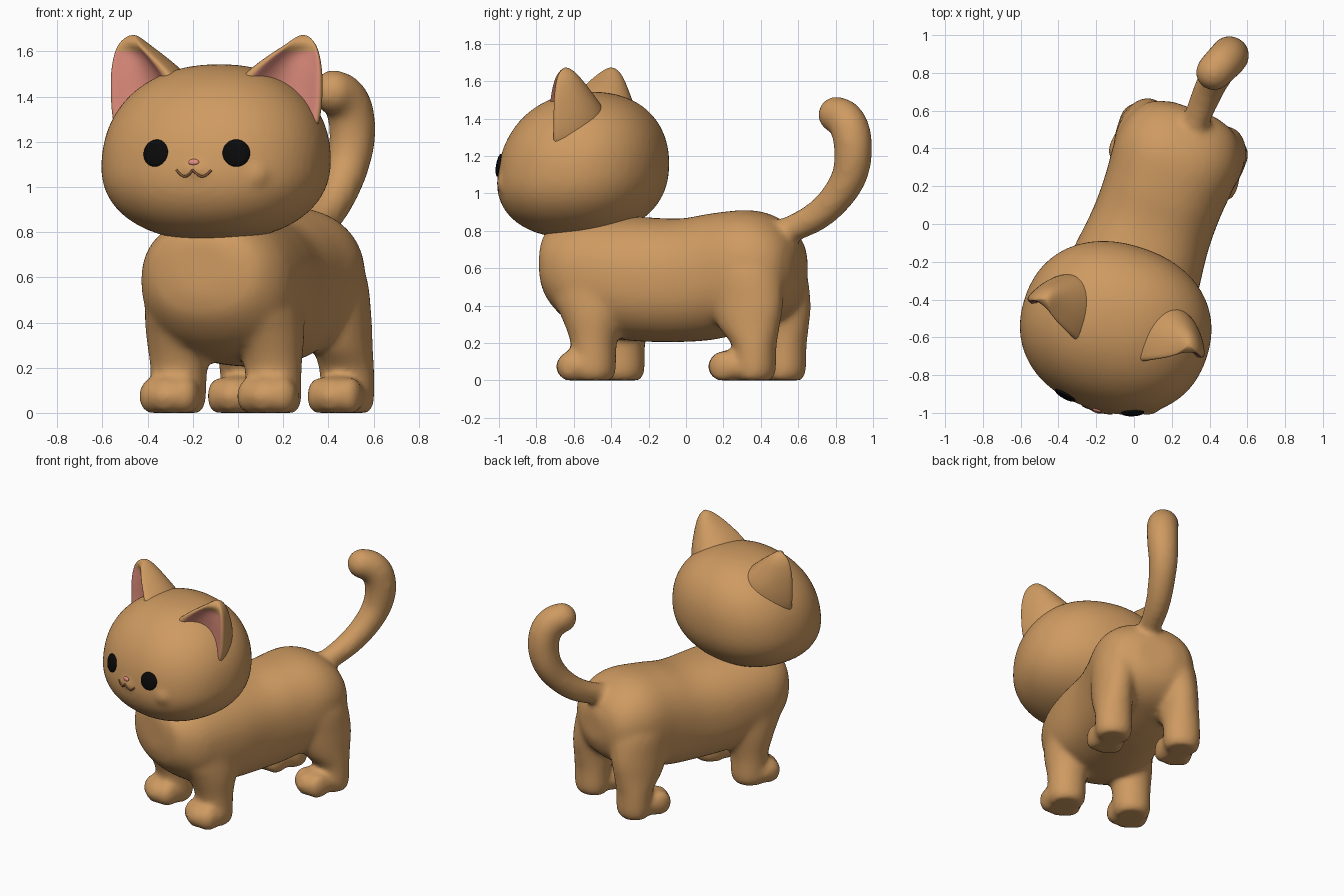
import bpy, bmesh, math
from mathutils import Matrix, Vector
from mathutils.bvhtree import BVHTree

if "Cube" in bpy.data.objects:
    bpy.data.objects.remove(bpy.data.objects["Cube"])


def material(name, rgb):
    m = bpy.data.materials.new(name)
    m.diffuse_color = (*rgb, 1)
    m.use_nodes = True
    m.node_tree.nodes["Principled BSDF"].inputs["Base Color"].default_value = m.diffuse_color
    return m


FUR = material("tan fur", (0.62, 0.325, 0.12))
PINK = material("ear pink", (0.72, 0.26, 0.20))
NOSE = material("nose pink", (0.74, 0.27, 0.21))
BLACK = material("eye black", (0.003, 0.003, 0.003))
BROWN = material("mouth brown", (0.22, 0.095, 0.04))

# the body and the head are each turned a little about z
BODY = Matrix.Translation((0.087, -0.032, 0)) @ Matrix.Rotation(math.radians(-20), 4, 'Z')
HEAD = Matrix.Translation((-0.097, -0.55, 0)) @ Matrix.Rotation(math.radians(-18), 4, 'Z')


def make(name, bm, mats, frame, voxel=0, smooth=6):
    bmesh.ops.recalc_face_normals(bm, faces=bm.faces)
    for f in bm.faces:
        f.smooth = True
    me = bpy.data.meshes.new(name)
    bm.to_mesh(me)
    bm.free()
    for m in mats:
        me.materials.append(m)
    ob = bpy.data.objects.new(name, me)
    bpy.context.collection.objects.link(ob)
    ob.matrix_world = frame
    if voxel:  # fuse overlapping lumps into one soft skin
        r = ob.modifiers.new("fuse", 'REMESH')
        r.mode, r.voxel_size, r.use_smooth_shade = 'VOXEL', voxel, True
        s = ob.modifiers.new("soften", 'SMOOTH')
        s.factor, s.iterations = 0.5, smooth
    return ob


def loft(bm, rings):
    """Skin closed rings; returns (ring index, side index, face)."""
    vs = [[bm.verts.new(p) for p in r] for r in rings]
    n, out = len(vs[0]), []
    for i in range(len(vs) - 1):
        for k in range(n):
            j = (k + 1) % n
            out.append((i, k, bm.faces.new((vs[i][k], vs[i][j], vs[i + 1][j], vs[i + 1][k]))))
    bm.faces.new(vs[0])
    bm.faces.new(vs[-1])
    return out


def flow(st, steps=5):
    """Smooth in-between stations through the given ones."""
    out = []
    for i in range(len(st) - 1):
        q = [st[max(i - 1, 0)], st[i], st[i + 1], st[min(i + 2, len(st) - 1)]]
        for j in range(steps):
            t = j / steps
            out.append(tuple(b + 0.5 * t * (c - a + t * (2 * a - 5 * b + 4 * c - d + t * (3 * (b - c) + d - a)))
                             for a, b, c, d in zip(*q)))
    return out + [st[-1]]


def oval(c, a, b, n=32):
    """Ring of points round c with half axes a and b."""
    return [c + a * math.cos(math.tau * k / n) + b * math.sin(math.tau * k / n) for k in range(n)]


def ball(bm, c, r, turn=Matrix.Identity(3), n=28, m=16):
    rings = []
    for i in range(m + 1):
        t = math.radians(3 + 174 * i / m)
        s = math.sin(t)
        ring = oval(Vector((0, 0, r[2] * math.cos(t))), Vector((r[0] * s, 0, 0)), Vector((0, r[1] * s, 0)), n)
        rings.append([Vector(c) + turn @ p for p in ring])
    loft(bm, rings)


def spow(x, e):
    return math.copysign(abs(x) ** e, x)


# ---- body: trunk stations (y, bottom, top, half width)
trunk = [(-0.745, 0.53, 0.76, 0.12), (-0.71, 0.42, 0.82, 0.25), (-0.60, 0.31, 0.86, 0.33),
         (-0.45, 0.24, 0.88, 0.355), (-0.25, 0.21, 0.875, 0.352), (0, 0.205, 0.865, 0.325),
         (0.2, 0.22, 0.895, 0.325), (0.4, 0.27, 0.91, 0.34), (0.54, 0.32, 0.87, 0.31),
         (0.635, 0.40, 0.79, 0.24), (0.68, 0.50, 0.70, 0.12)]
bm = bmesh.new()
rings = []
for y, lo, hi, w in flow(trunk):
    angles = [math.tau * k / 48 for k in range(48)]
    rings.append([(w * spow(math.cos(a), 0.87), y,
                   (lo + hi) / 2 + (hi - lo) / 2 * spow(math.sin(a), 0.87)) for a in angles])
loft(bm, rings)

# legs (x, y, z, half width, half depth) and soft paws
front = [(0.225, -0.41, 0, 0.10, 0.095), (0.225, -0.41, 0.05, 0.122, 0.118), (0.222, -0.41, 0.20, 0.127, 0.124),
         (0.215, -0.42, 0.34, 0.145, 0.17), (0.20, -0.43, 0.46, 0.155, 0.225),
         (0.18, -0.42, 0.60, 0.16, 0.235), (0.17, -0.42, 0.72, 0.10, 0.16)]
hind = [(0.235, 0.515, 0, 0.10, 0.085), (0.235, 0.515, 0.05, 0.12, 0.107), (0.235, 0.51, 0.18, 0.122, 0.117),
        (0.228, 0.475, 0.29, 0.127, 0.17), (0.215, 0.455, 0.42, 0.137, 0.205),
        (0.18, 0.43, 0.60, 0.16, 0.21), (0.17, 0.42, 0.72, 0.10, 0.15)]
for s in (-1, 1):
    for leg, paw_x, paw_y, w in ((front, 0.23, -0.475, 0.135), (hind, 0.235, 0.39, 0.122)):
        loft(bm, [oval(Vector((s * x, y, z)), Vector((a, 0, 0)), Vector((0, b, 0))) for x, y, z, a, b in flow(leg)])
        ball(bm, (s * paw_x, paw_y, 0.074), (w, 0.142, 0.092))
        for d in (-0.075, 0, 0.075):
            ball(bm, (s * paw_x + d, paw_y - 0.06 + abs(d) * 0.35, 0.074), (w - 0.072, 0.08, 0.086))
for v in bm.verts:  # flat soles
    v.co.z = max(v.co.z, 0)

# tail: (x, y, z, radius)
tail = [(0.03, 0.50, 0.77, 0.068), (0.03, 0.644, 0.81, 0.072), (0.035, 0.793, 0.88, 0.08),
        (0.05, 0.91, 0.98, 0.087), (0.065, 0.99, 1.10, 0.095), (0.078, 1.014, 1.23, 0.102),
        (0.072, 0.995, 1.34, 0.104), (0.052, 0.95, 1.40, 0.102), (0.03, 0.90, 1.42, 0.098)]
tail = flow(tail, 4)
pts = [Vector(t[:3]) for t in tail]
rings = []
for i, p in enumerate(pts):
    along = (pts[min(i + 1, len(pts) - 1)] - pts[max(i - 1, 0)]).normalized()
    side = along.cross(Vector((1, 0, 0))).normalized()
    r = tail[i][3]
    rings.append(oval(p, side * r, side.cross(along) * r))
loft(bm, rings)
ball(bm, pts[-1], (0.098,) * 3)
make("body_legs_and_tail", bm, [FUR], BODY, 0.018, 11)

# ---- head: squared-off ellipsoid, flatter below, leaning forward, with cheeks and muzzle
MID = 0.04
bm = bmesh.new()
ball(bm, (0, 0, 0), (1, 1, 1), n=56, m=36)
for v in bm.verts:
    p = v.co / sum(abs(c) ** 2.2 for c in v.co) ** (1 / 2.2)
    v.co = (0.507 * p.x, 0.443 * p.y + 0.045 * p.z, 1.10 + (0.443 if p.z > 0 else 0.34) * p.z)
for s in (-1, 1):
    ball(bm, (0.02 + s * 0.255, -0.302, 1.055), (0.09, 0.09, 0.09))
ball(bm, (MID, -0.36, 1.075), (0.12, 0.10, 0.06))
head = make("head", bm, [FUR], HEAD, 0.018, 5)

# ---- ears: (z, inner edge, outer edge, depth, lean)
ear = [(1.20, -0.22, 0.13, 0.24, 0), (1.30, -0.25, 0.16, 0.28, 0), (1.40, -0.24, 0.168, 0.28, 0),
       (1.46, -0.215, 0.168, 0.255, 0), (1.51, -0.17, 0.167, 0.215, 0.002), (1.56, -0.105, 0.16, 0.17, 0.008),
       (1.60, -0.045, 0.152, 0.13, 0.015), (1.635, 0.01, 0.137, 0.09, 0.024),
       (1.66, 0.045, 0.117, 0.05, 0.035), (1.673, 0.07, 0.095, 0.015, 0.045)]
N = 40
for s, side in ((-1, "left"), (1, "right")):
    bm = bmesh.new()
    rings = []
    for z, a, b, depth, lean in ear:
        ring = []
        for k in range(N):
            t = math.tau * (k + 0.5) / N
            c, q = math.cos(t), math.sin(t)
            if q > 0:
                y = depth * q
            else:
                y = -0.022 * min(1, depth / 0.1) * min(1, -q * 2.5)
                if -0.72 < c < 0.88 and z < 1.62:  # hollow front
                    h = (c - 0.08) / 0.80
                    y += 0.3 * depth * max(0, 1 - h * h)
            ring.append((s * ((a + b) / 2 + (b - a) / 2 * c), y + lean, z))
        rings.append(ring)
    for i, k, f in loft(bm, rings):
        t = math.tau * (k + 1) / N
        if math.sin(t) < -0.1 and -0.76 < math.cos(t) < 0.9 and i < 6:
            f.material_index = 1
    frame = HEAD @ Matrix.Translation((s * 0.335, -0.045, 0)) @ Matrix.Rotation(s * math.radians(21), 4, 'Z')
    ob = make(side + "_ear", bm, [FUR, PINK], frame)
    sub = ob.modifiers.new("round", 'SUBSURF')
    sub.levels = sub.render_levels = 1

# ---- face details, laid on the head surface
bpy.context.view_layer.update()
skin = BVHTree.FromObject(head, bpy.context.evaluated_depsgraph_get())


def on_face(u, z):
    p, n, *_ = skin.ray_cast(Vector((MID + u, -3, z)), Vector((0, 1, 0)))
    return p, n


def button(name, u, z, r, mat):
    p, n = on_face(u, z)
    bm = bmesh.new()
    ball(bm, p, r, n.to_track_quat('Z', 'Y').to_matrix())
    make(name, bm, [mat], HEAD)


for s, side in ((-1, "left"), (1, "right")):
    button(side + "_eye", s * 0.184, 1.15, (0.061, 0.061, 0.016), BLACK)
button("nose", 0, 1.11, (0.025, 0.014, 0.010), NOSE)

# mouth: two small smiles side by side
cu = bpy.data.curves.new("mouth", 'CURVE')
cu.dimensions, cu.bevel_depth, cu.bevel_resolution = '3D', 0.0055, 2
cu.use_fill_caps = True
sp = cu.splines.new('POLY')
sp.points.add(32)
for i, pt in enumerate(sp.points):
    t = i / 16 - 1
    p, n = on_face(0.08 * t, 1.047 + 0.028 * (1 - abs(math.sin(math.pi * t))))
    pt.co = (*(p + n * 0.001), 1)
cu.materials.append(BROWN)
mouth = bpy.data.objects.new("mouth", cu)
bpy.context.collection.objects.link(mouth)
mouth.matrix_world = HEAD
